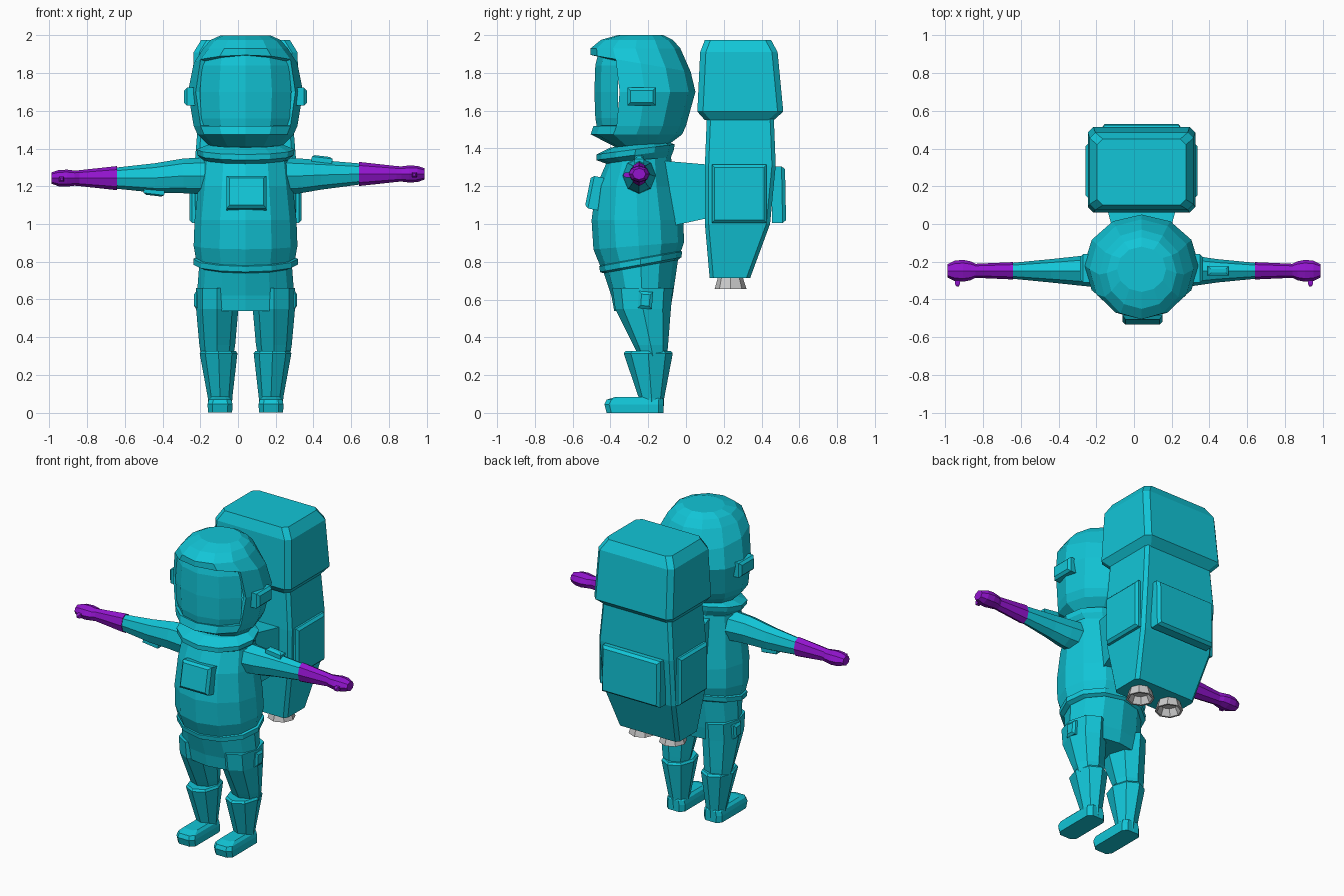
import bpy, bmesh
from math import cos, sin, pi
from mathutils import Vector, Matrix

CX = 0.04  # body centre line


def material(name, rgb):
    m = bpy.data.materials.new(name)
    m.diffuse_color = (*rgb, 1)
    return m


SUIT = material("suit_teal", (0.006, 0.56, 0.68))
GLOVE = material("glove_purple", (0.29, 0.007, 0.62))


def loft(name, rings, mat=SUIT, drop=None, caps=True):
    """Skin a list of equal-length point rings; drop(centre) removes faces."""
    bm = bmesh.new()
    vs = [[bm.verts.new(p) for p in r] for r in rings]
    n = len(vs[0])
    for a, b in zip(vs, vs[1:]):
        for i in range(n):
            j = (i + 1) % n
            bm.faces.new((a[i], a[j], b[j], b[i]))
    if caps:
        bm.faces.new(vs[0][::-1])
        bm.faces.new(vs[-1])
    bmesh.ops.recalc_face_normals(bm, faces=bm.faces)
    if drop:
        gone = [f for f in bm.faces if drop(f.calc_center_median())]
        bmesh.ops.delete(bm, geom=gone, context='FACES')
    me = bpy.data.meshes.new(name)
    bm.to_mesh(me)
    bm.free()
    ob = bpy.data.objects.new(name, me)
    bpy.context.collection.objects.link(ob)
    if mat:
        me.materials.append(mat)
    return ob


def oval(z, y0, y1, hx, tilt=0, x=CX, n=12):
    """Horizontal oval from y0 to y1, tilted front to back."""
    cy, ry = (y0 + y1) / 2, (y1 - y0) / 2
    pts = []
    for i in range(n):
        a = 2 * pi * i / n
        dy = -ry * cos(a)
        pts.append((x + hx * sin(a), cy + dy, z + tilt * dy))
    return pts


def rect(z, y0, y1, hx, c=0.03, x=CX):
    """Horizontal rectangle with chamfered corners."""
    return [(x - hx + c, y0, z), (x + hx - c, y0, z), (x + hx, y0 + c, z), (x + hx, y1 - c, z),
            (x + hx - c, y1, z), (x - hx + c, y1, z), (x - hx, y1 - c, z), (x - hx, y0 + c, z)]


def section(x, y, z, hy, hz, n=8):
    """Upright oval across the x axis, for arms and hands."""
    return [(x, y + hy * cos(2 * pi * i / n), z + hz * sin(2 * pi * i / n)) for i in range(n)]


def pocket(name, loc, out, w, h, d, up=(0, 0, 1), mat=SUIT, inset=0.015):
    """Raised pad with a bevelled outer edge, facing along out."""
    o = Vector(out).normalized()
    side = Vector(up).cross(o).normalized()
    u = o.cross(side)
    rings = []
    for depth, k in ((-d, 0), (d * 0.5, 0), (d, inset)):
        rings.append([Vector(loc) + o * depth + side * sx * (w / 2 - k) + u * sz * (h / 2 - k)
                      for sx, sz in ((-1, -1), (1, -1), (1, 1), (-1, 1))])
    return loft(name, rings, mat)


# Helmet shell with a front opening, and the visor behind it
shell = loft("helmet_shell", [
    oval(1.40, -0.36, -0.12, 0.18), oval(1.475, -0.505, -0.02, 0.255), oval(1.52, -0.49, 0.0, 0.275),
    oval(1.70, -0.485, 0.05, 0.305), oval(1.85, -0.505, 0.025, 0.275, -0.17),
    oval(1.93, -0.505, -0.03, 0.225), oval(1.975, -0.45, -0.07, 0.185), oval(2.0, -0.36, -0.12, 0.13)],
    drop=lambda c: c.y < -0.34 and 1.55 < c.z < 1.86)
rim = shell.modifiers.new("rim", 'SOLIDIFY')
rim.thickness = 0.025
rim.offset = -1
loft("visor", [oval(1.47, -0.465, 0.0, 0.25), oval(1.56, -0.48, 0.0, 0.27),
               oval(1.70, -0.485, 0.02, 0.28), oval(1.84, -0.48, 0.0, 0.265),
               oval(1.92, -0.46, 0.0, 0.24)],
     caps=False, drop=lambda c: c.y > -0.3)
for s in (-1, 1):
    pocket("helmet_ear_pad", (CX + s * 0.295, -0.235, 1.675), (s, 0, 0), 0.15, 0.095, 0.03)

# Collar, torso, belt and hips
loft("collar", [oval(1.335, -0.42, -0.08, 0.22, 0.1), oval(1.365, -0.475, -0.065, 0.255, 0.13),
                oval(1.395, -0.475, -0.06, 0.26, 0.13), oval(1.42, -0.40, -0.10, 0.2, 0.1)])
loft("torso", [oval(0.80, -0.45, -0.035, 0.26, 0.16), oval(0.885, -0.49, -0.01, 0.275, 0.08),
               oval(1.02, -0.50, -0.015, 0.27), oval(1.20, -0.475, -0.05, 0.25),
               oval(1.34, -0.42, -0.08, 0.235, 0.08)])
loft("belt", [oval(0.775, -0.44, -0.04, 0.25, 0.18), oval(0.785, -0.455, -0.025, 0.277, 0.18),
              oval(0.815, -0.46, -0.02, 0.277, 0.18), oval(0.825, -0.445, -0.04, 0.25, 0.18)])
loft("hips", [oval(0.54, -0.38, -0.085, 0.25), oval(0.62, -0.395, -0.07, 0.258),
              oval(0.79, -0.44, -0.04, 0.245, 0.18)])
pocket("chest_pack", (CX + 0.005, -0.485, 1.165), (0, -1, 0.2), 0.21, 0.175, 0.035)

# Legs, boots and thigh pockets
for s in (-1, 1):
    lx = CX + s * 0.15
    loft("leg", [oval(0.30, -0.25, -0.10, 0.085, x=lx, n=8), oval(0.36, -0.28, -0.095, 0.095, x=lx, n=8),
                 oval(0.55, -0.375, -0.08, 0.112, x=lx, n=8), oval(0.66, -0.39, -0.07, 0.112, x=lx, n=8)])
    bx = CX + s * 0.135
    loft("boot", [oval(0.0, -0.24, -0.12, 0.062, x=bx, n=8), oval(0.08, -0.25, -0.115, 0.065, x=bx, n=8),
                  oval(0.315, -0.33, -0.07, 0.1, x=bx + s * 0.008, n=8),
                  oval(0.328, -0.32, -0.08, 0.09, x=bx + s * 0.008, n=8)])
    loft("foot", [rect(0.0, -0.42, -0.12, 0.064, 0.025, bx), rect(0.045, -0.432, -0.12, 0.066, 0.025, bx),
                  rect(0.07, -0.42, -0.12, 0.06, 0.025, bx), rect(0.085, -0.37, -0.13, 0.045, 0.02, bx)])
    pocket("thigh_pocket", (CX + s * 0.25, -0.215, 0.597), (s, 0, 0), 0.075, 0.09, 0.022, (0, 0.08, 1))

# Outstretched arms, gloves and forearm pockets
for s in (-1, 1):
    z = 1.254 + s * 0.011
    root = CX + s * 0.16
    y = -0.248
    loft("arm", [section(root, y, 1.255, 0.095, 0.1), section(s * 0.31 + CX / 2, y, 1.255, 0.078, 0.092),
                 section(s * 0.44, y, 1.252 + s * 0.008, 0.062, 0.078), section(s * 0.645, y, z, 0.042, 0.056)])
    loft("glove", [section(s * 0.64, y, z, 0.046, 0.064), section(s * 0.84, y, z, 0.037, 0.042),
                   section(s * 0.865, y, z, 0.05, 0.04), section(s * 0.905, y, z, 0.058, 0.045),
                   section(s * 0.95, y, z, 0.054, 0.043), section(s * 0.988, y, z, 0.035, 0.03)], GLOVE)
    pocket("thumb", (s * 0.935, -0.31, z - 0.005), (0, -1, 0), 0.025, 0.025, 0.02, mat=GLOVE, inset=0.006)
    pocket("forearm_pocket", (s * 0.445, y, 1.255 + s * 0.088), (s * 0.12, 0, s), 0.05, 0.11, 0.017, (1, 0, 0))

# Backpack: upper block, lower body, pockets, mount and thrusters
loft("backpack_upper", [rect(1.55, 0.10, 0.465, 0.25), rect(1.595, 0.06, 0.515, 0.285),
                        rect(1.91, 0.075, 0.485, 0.275), rect(1.975, 0.10, 0.45, 0.235)])
loft("backpack_lower", [rect(0.715, 0.125, 0.34, 0.22, 0.02), rect(1.0, 0.1, 0.445, 0.265, 0.02),
                        rect(1.31, 0.1, 0.475, 0.27, 0.02), rect(1.56, 0.11, 0.465, 0.25, 0.02)])
pocket("backpack_rear_pocket", (CX, 0.49, 1.155), (0, 1, 0.02), 0.42, 0.3, 0.037)
for s in (-1, 1):
    pocket("backpack_side_pocket", (CX + s * 0.268, 0.282, 1.16), (s, 0, 0), 0.29, 0.31, 0.029)
    nx = CX + s * 0.11
    loft("thruster", [oval(0.72, 0.17, 0.30, 0.065, x=nx, n=8), oval(0.657, 0.152, 0.32, 0.084, x=nx, n=8),
                      oval(0.657, 0.165, 0.307, 0.071, x=nx, n=8), oval(0.70, 0.185, 0.285, 0.05, x=nx, n=8)], None)
loft("backpack_mount", [[(CX + a * hx, yy, zz) for a, zz in ((-1, lo), (1, lo), (1, hi), (-1, hi))]
                        for yy, hx, lo, hi in ((-0.12, 0.13, 0.98, 1.335), (0.11, 0.19, 1.03, 1.315))])
